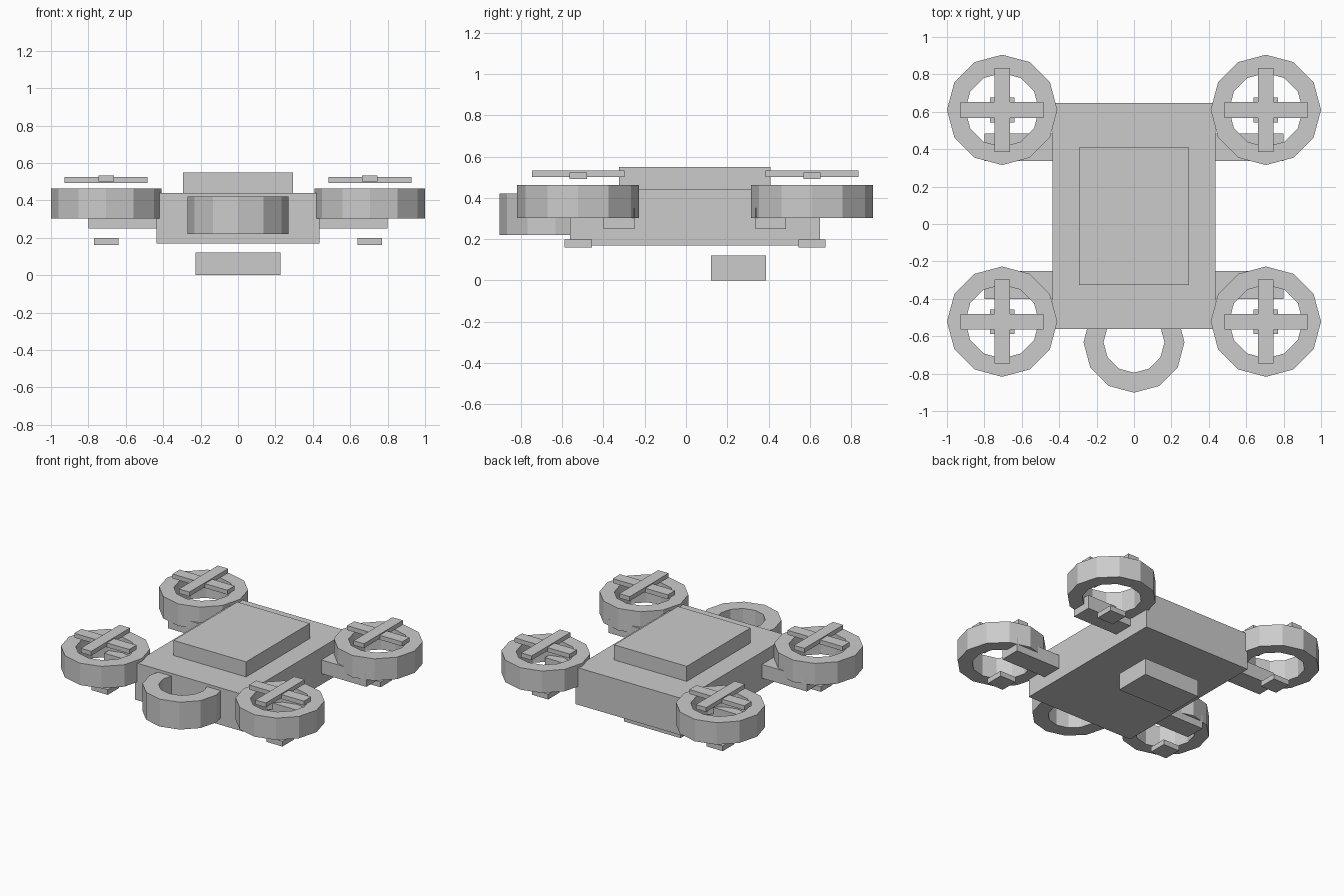
import bpy, bmesh
from math import cos, sin, tau

cube = bpy.data.objects.get("Cube")
if cube:
    bpy.data.objects.remove(cube, do_unlink=True)

grey = bpy.data.materials.new("plain grey")
grey.use_nodes = True
grey.diffuse_color = (0.6, 0.6, 0.6, 1)
grey.node_tree.nodes["Principled BSDF"].inputs["Base Color"].default_value = (0.6, 0.6, 0.6, 1)


def finish(name, bm):
    bmesh.ops.recalc_face_normals(bm, faces=bm.faces)
    mesh = bpy.data.meshes.new(name)
    bm.to_mesh(mesh)
    bm.free()
    mesh.materials.append(grey)
    obj = bpy.data.objects.new(name, mesh)
    bpy.context.collection.objects.link(obj)
    return obj


def box(name, x, y, z):
    """Box spanning the (low, high) pairs on each axis."""
    bm = bmesh.new()
    bmesh.ops.create_cube(bm, size=1)
    for v in bm.verts:
        v.co = [(a + b) / 2 + c * (b - a) for (a, b), c in zip((x, y, z), v.co)]
    return finish(name, bm)


def ring(name, cx, cy, outer, inner, z, sides=12):
    """Flat-sided tube around a vertical axis."""
    bm = bmesh.new()
    profile = [(outer, z[0]), (outer, z[1]), (inner, z[1]), (inner, z[0])]
    loops = []
    for i in range(sides):
        a = tau * i / sides
        loops.append([bm.verts.new((cx + r * cos(a), cy + r * sin(a), h)) for r, h in profile])
    for i in range(sides):
        p, q = loops[i], loops[(i + 1) % sides]
        for k in range(4):
            n = (k + 1) % 4
            bm.faces.new((p[k], q[k], q[n], p[n]))
    return finish(name, bm)


def around(c, half):
    return (c - half, c + half)


# Central body, top cover, hanging pack and front hoop
box("body", (-0.437, 0.437), (-0.562, 0.648), (0.17, 0.44))
box("top_cover", (-0.293, 0.293), (-0.325, 0.41), (0.44, 0.55))
box("hanging_pack", (-0.228, 0.228), (0.12, 0.388), (0, 0.122))
ring("front_hoop", 0, -0.632, 0.27, 0.163, (0.22, 0.42))

# Four rotor units: arm, guard ring, crossed blades, foot
for end, cy, arm_y in (("front", -0.522, (-0.4, -0.25)), ("back", 0.61, (0.337, 0.484))):
    for side, s in (("left", 1), ("right", -1)):
        tag = f"{end}_{side}"
        cx = 0.705 * s
        box(f"{tag}_arm", sorted((0.42 * s, 0.8 * s)), arm_y, (0.25, 0.35))
        ring(f"{tag}_guard", cx, cy, 0.295, 0.197, (0.302, 0.462))
        box(f"{tag}_cross_blade", around(cx, 0.222), around(cy, 0.042), (0.492, 0.524))
        box(f"{tag}_long_blade", around(cx, 0.042), around(cy, 0.224), (0.5, 0.532))
        box(f"{tag}_foot", around(cx, 0.065), around(cy, 0.066), (0.16, 0.198))
